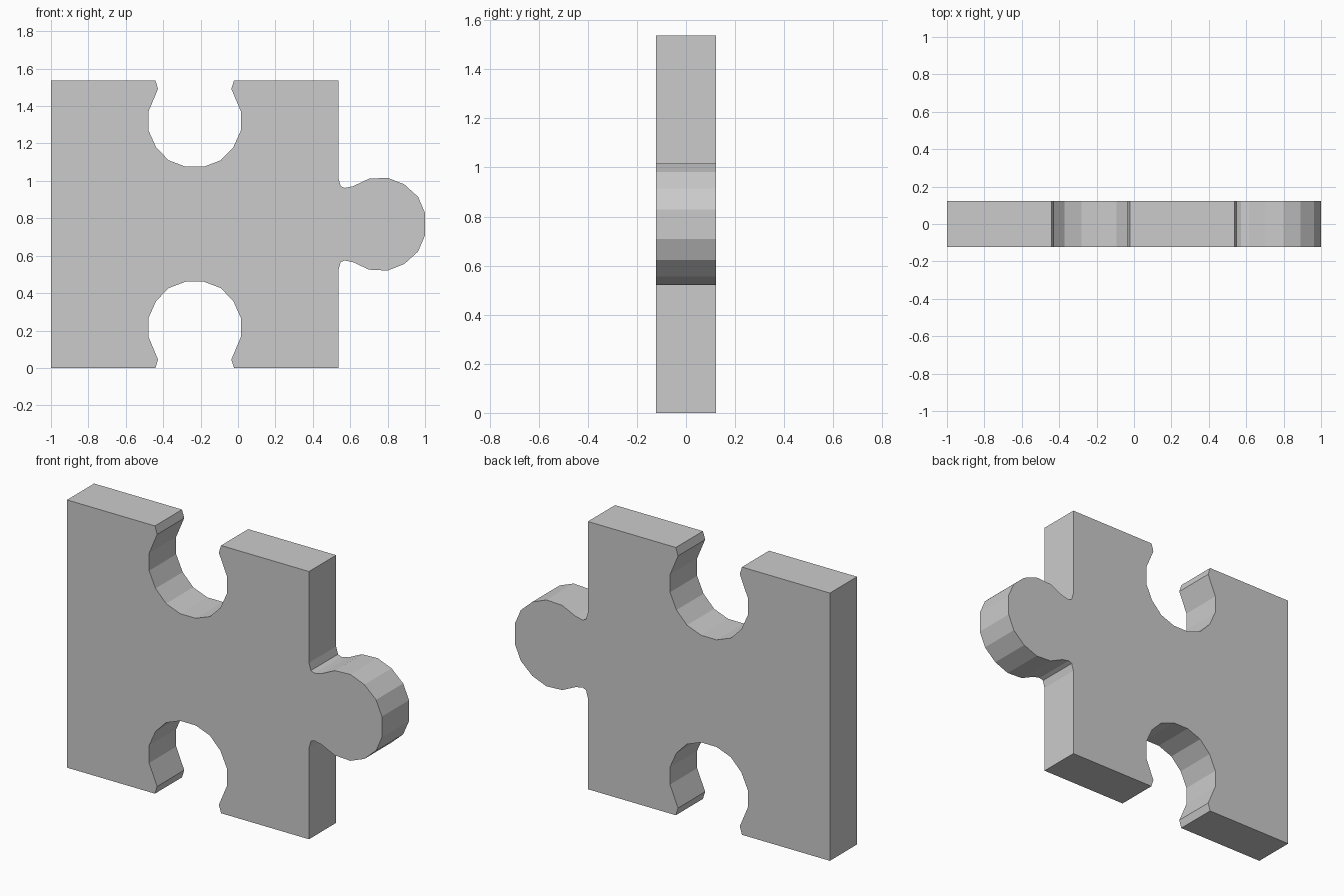
import bpy
import bmesh
from mathutils import Vector

if "Cube" in bpy.data.objects:
    bpy.data.objects.remove(bpy.data.objects["Cube"])

LEFT, RIGHT, TOP, HALF_DEPTH = -1.0, 0.537, 1.537, 0.123
MID_X, MID_Z = (LEFT + RIGHT) / 2, TOP / 2

# Half outlines as (half width, distance from the edge)
KNOB = [(0.245, 0), (0.203, 0.012), (0.194, 0.034), (0.203, 0.078), (0.243, 0.163),
        (0.248, 0.263), (0.213, 0.352), (0.146, 0.426), (0.06, 0.463)]
SOCKET = [(0.21, 0), (0.196, 0.045), (0.247, 0.166), (0.247, 0.267),
          (0.206, 0.358), (0.139, 0.427), (0.049, 0.461)]


def feature(half, centre, along, out):
    """Mirror a half outline and place it on an edge of the piece."""
    full = [(-w, d) for w, d in half] + [(w, d) for w, d in reversed(half)]
    return [Vector(centre) + Vector(along) * w + Vector(out) * d for w, d in full]


# Outline counter-clockwise seen from the front
outline = [(LEFT, 0)]
outline += feature(SOCKET, (MID_X, 0), (1, 0), (0, 1))
outline += [(RIGHT, 0)]
outline += feature(KNOB, (RIGHT, MID_Z), (0, 1), (1, 0))
outline += [(RIGHT, TOP)]
outline += feature(SOCKET, (MID_X, TOP), (-1, 0), (0, -1))
outline += [(LEFT, TOP)]

# Extrude the outline through the thickness
bm = bmesh.new()
face = bm.faces.new([bm.verts.new((p[0], -HALF_DEPTH, p[1])) for p in outline])
result = bmesh.ops.extrude_face_region(bm, geom=[face], use_keep_orig=True)
verts = [g for g in result["geom"] if isinstance(g, bmesh.types.BMVert)]
bmesh.ops.translate(bm, verts=verts, vec=(0, 2 * HALF_DEPTH, 0))
bmesh.ops.recalc_face_normals(bm, faces=bm.faces)

mesh = bpy.data.meshes.new("puzzle_piece")
bm.to_mesh(mesh)
bm.free()
bpy.context.collection.objects.link(bpy.data.objects.new("puzzle_piece", mesh))
